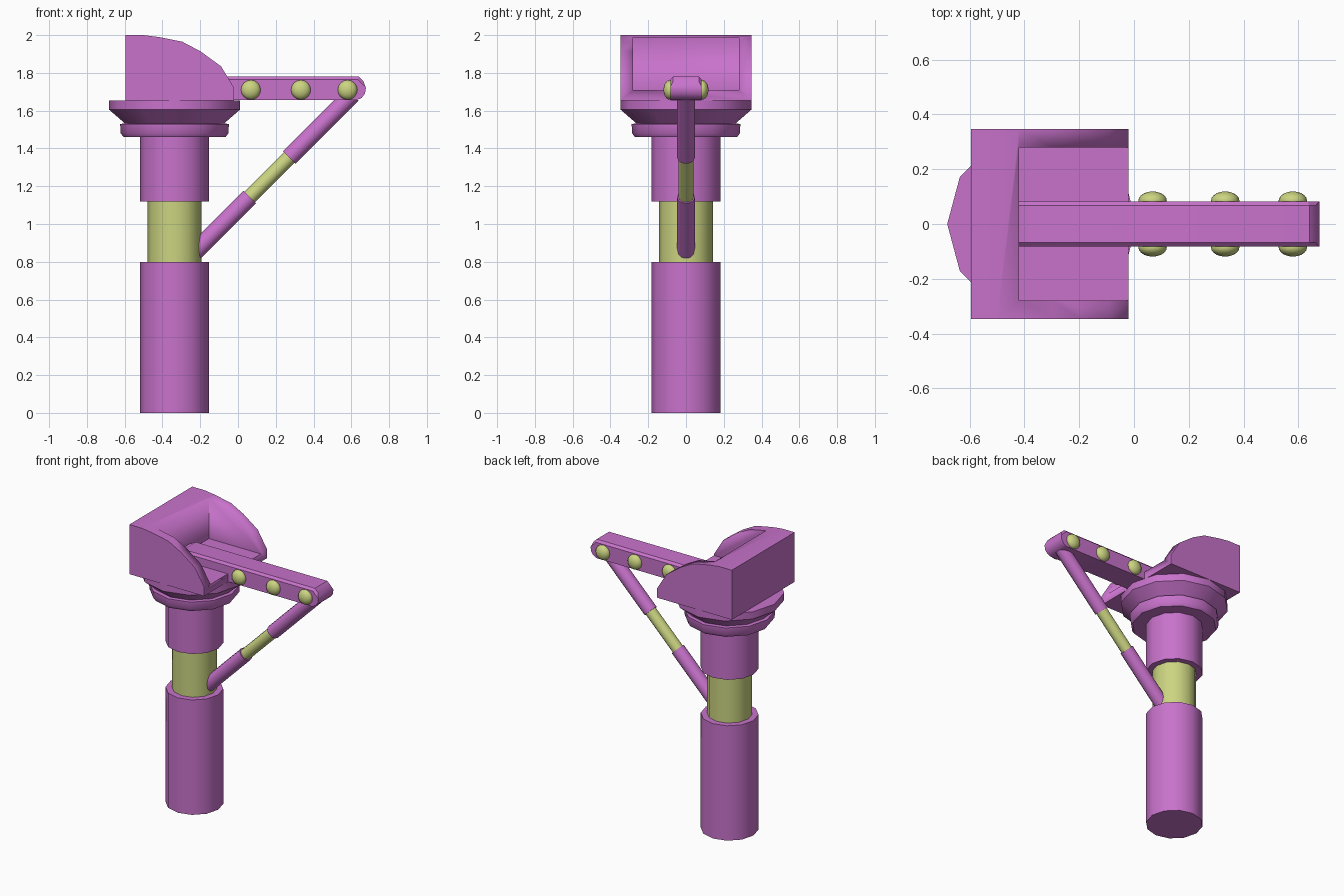
import bpy, bmesh
from math import radians, pi
from mathutils import Vector, Matrix

if "Cube" in bpy.data.objects:
    bpy.data.objects.remove(bpy.data.objects["Cube"])


def material(name, color):
    m = bpy.data.materials.new(name)
    m.diffuse_color = color
    m.use_nodes = True
    m.node_tree.nodes["Principled BSDF"].inputs["Base Color"].default_value = m.diffuse_color
    return m


PINK = material("orchid", (0.58, 0.17, 0.60, 1))
LIME = material("lime", (0.60, 0.66, 0.22, 1))
AXIS_X = -0.336


def finish(name, bm, mat, angle=40):
    bmesh.ops.recalc_face_normals(bm, faces=bm.faces)
    mesh = bpy.data.meshes.new(name)
    bm.to_mesh(mesh)
    bm.free()
    mesh.materials.append(mat)
    ob = bpy.data.objects.new(name, mesh)
    bpy.context.collection.objects.link(ob)
    bpy.ops.object.select_all(action='DESELECT')
    ob.select_set(True)
    bpy.context.view_layer.objects.active = ob
    bpy.ops.object.shade_smooth_by_angle(angle=radians(angle))
    return ob


def rod(name, a, b, r, mat, sides=12):
    a, b = Vector(a), Vector(b)
    rot = (b - a).to_track_quat('Z', 'Y').to_matrix().to_4x4()
    bm = bmesh.new()
    bmesh.ops.create_cone(bm, cap_ends=True, segments=sides, radius1=r, radius2=r,
                          depth=(b - a).length,
                          matrix=Matrix.Translation((a + b) / 2) @ rot)
    return finish(name, bm, mat)


def extrude_profile(bm, pts, y0, y1):
    # prism from an x-z outline
    face = bm.faces.new([bm.verts.new((x, y0, z)) for x, z in pts])
    new = bmesh.ops.extrude_face_region(bm, geom=[face])["geom"]
    bmesh.ops.translate(bm, verts=[g for g in new if isinstance(g, bmesh.types.BMVert)],
                        vec=(0, y1 - y0, 0))


# telescoping post
for name, z0, z1, r, mat in (("lower_post", 0, 0.80, 0.183, PINK),
                             ("inner_post", 0.78, 1.14, 0.142, LIME),
                             ("upper_post", 1.12, 1.47, 0.183, PINK)):
    rod(name, (AXIS_X, 0, z0), (AXIS_X, 0, z1), r, mat)

# stepped collar, lathed with 12 sides
bm = bmesh.new()
rings = []
for r, z in ((0.27, 1.46), (0.285, 1.48), (0.288, 1.53), (0.262, 1.532),
             (0.346, 1.605), (0.346, 1.655)):
    ring = bmesh.ops.create_circle(bm, segments=12, radius=r,
                                   matrix=Matrix.Translation((AXIS_X, 0, z)))
    rings.append(ring["verts"])
for lo, hi in zip(rings, rings[1:]):
    for i in range(12):
        j = (i + 1) % 12
        bm.faces.new((lo[i], lo[j], hi[j], hi[i]))
bm.faces.new(rings[0])
bm.faces.new(rings[-1])
finish("collar", bm, PINK)

# open-fronted bucket: outline and cavity share the curved edge
curve = [(-0.50, 2.0), (-0.42, 1.99), (-0.295, 1.965), (-0.20, 1.915),
         (-0.09, 1.835), (-0.02, 1.72)]
bm = bmesh.new()
extrude_profile(bm, [(-0.595, 1.655), (-0.595, 2.0)] + curve + [(-0.02, 1.655)], -0.346, 0.346)
bucket = finish("bucket", bm, PINK)
bm = bmesh.new()
extrude_profile(bm, [(-0.42, 1.71), (-0.42, 2.2), (0.2, 2.2), (0.2, 1.71)], -0.28, 0.28)
cutter = finish("bucket_cutter", bm, PINK)
mod = bucket.modifiers.new("cavity", 'BOOLEAN')
mod.object = cutter
mod.solver = 'EXACT'
bpy.context.view_layer.objects.active = bucket
bpy.ops.object.modifier_apply(modifier=mod.name)
bpy.data.objects.remove(cutter)

# arm with rounded tip and chamfered top edges
bm = bmesh.new()
extrude_profile(bm, [(-0.42, 1.656), (-0.42, 1.755), (-0.37, 1.78), (0.64, 1.78), (0.664, 1.757),
                     (0.677, 1.72), (0.672, 1.69), (0.655, 1.668), (0.63, 1.656)], -0.083, 0.083)
top = [e for e in bm.edges if all(v.co.z > 1.75 for v in e.verts)
       and abs(e.verts[0].co.y - e.verts[1].co.y) < 0.01]
bmesh.ops.bevel(bm, geom=top, offset=0.015, segments=1, affect='EDGES')
finish("arm", bm, PINK, 30)

# domed studs on both sides of the arm
for n, x in enumerate((0.068, 0.333, 0.58)):
    for side, label in ((-1, "front"), (1, "back")):
        bm = bmesh.new()
        bmesh.ops.create_uvsphere(
            bm, u_segments=16, v_segments=10, radius=1,
            matrix=Matrix.Translation((x, side * 0.085, 1.71))
            @ Matrix.Rotation(pi / 2, 4, 'X') @ Matrix.Diagonal((0.052, 0.052, 0.034, 1)))
        finish(f"stud_{label}_{n + 1}", bm, LIME, 60)

# diagonal brace at 45 degrees
for name, x0, x1, r, mat in (("lower_brace", -0.25, 0.062, 0.047, PINK),
                             ("inner_brace", 0.04, 0.295, 0.039, LIME),
                             ("upper_brace", 0.272, 0.605, 0.047, PINK)):
    rod(name, (x0, 0, x0 + 1.08), (x1, 0, x1 + 1.08), r, mat)
